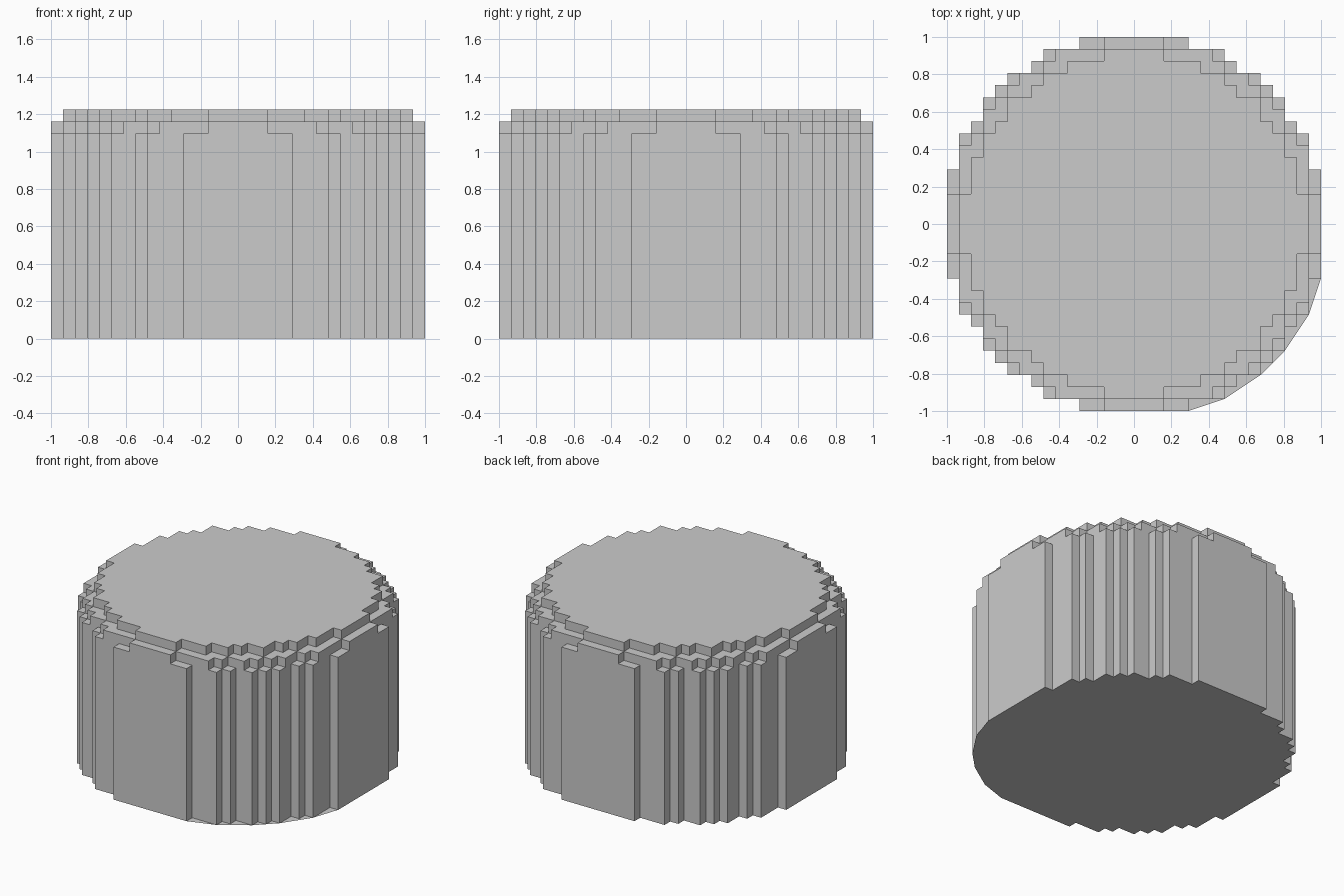
import bpy, bmesh, math

if "Cube" in bpy.data.objects:
    bpy.data.objects.remove(bpy.data.objects["Cube"])

U = 2 / 31                      # block size: 31 blocks across
R = 15                          # block index runs -15..15
# (squared radius in blocks, top height in blocks) for each tier
TIERS = [(245, 17), (232, 18), (200, 19)]


def height(i, j):
    """Number of blocks stacked at column i, j."""
    return max([h for r2, h in TIERS if i * i + j * j <= r2], default=0)


def finish(bm, name):
    mesh = bpy.data.meshes.new(name)
    bm.to_mesh(mesh)
    bm.free()
    obj = bpy.data.objects.new(name, mesh)
    bpy.context.collection.objects.link(obj)
    return obj


def quad(bm, points):
    bm.faces.new([bm.verts.new((x * U, y * U, z * U)) for x, y, z in points])


# Stepped drum: top squares plus the walls between columns of unequal height
bm = bmesh.new()
levels = [0] + [h for _, h in TIERS]
for i in range(-R, R + 1):
    for j in range(-R, R + 1):
        h = height(i, j)
        if not h:
            continue
        quad(bm, [(i + a, j + b, h) for a, b in
                  ((-.5, -.5), (.5, -.5), (.5, .5), (-.5, .5))])
        for dx, dy in ((1, 0), (-1, 0), (0, 1), (0, -1)):
            low = height(i + dx, j + dy)
            for z0, z1 in zip(levels, levels[1:]):
                if low <= z0 and z1 <= h:
                    cx, cy = i + dx / 2, j + dy / 2
                    tx, ty = -dy / 2, dx / 2
                    quad(bm, [(cx - tx, cy - ty, z0), (cx + tx, cy + ty, z0),
                              (cx + tx, cy + ty, z1), (cx - tx, cy - ty, z1)])
bmesh.ops.remove_doubles(bm, verts=bm.verts, dist=0.001)
bmesh.ops.dissolve_limit(bm, angle_limit=math.radians(1),
                         verts=bm.verts, edges=bm.edges)
finish(bm, "stepped_drum")

# Flat underside: stepped outline, with the front right corner cut straight
half = {j: max(i for i in range(R + 1) if i * i + j * j <= TIERS[0][0]) + .5
        for j in range(-R, R + 1)}
outline = []
for j in range(R, -5, -1):
    outline += [(half[j], j + .5), (half[j], j - .5)]
outline += [(14.5, -7.5), (12.5, -10.5), (10.5, -12.5), (7.5, -14.5), (4.5, -15.5)]
for j in range(-R, R + 1):
    outline += [(-half[j], j - .5), (-half[j], j + .5)]
clean = [p for k, p in enumerate(outline) if p != outline[k - 1]]
bm = bmesh.new()
quad(bm, [(x, y, 0) for x, y in clean])
finish(bm, "underside")
